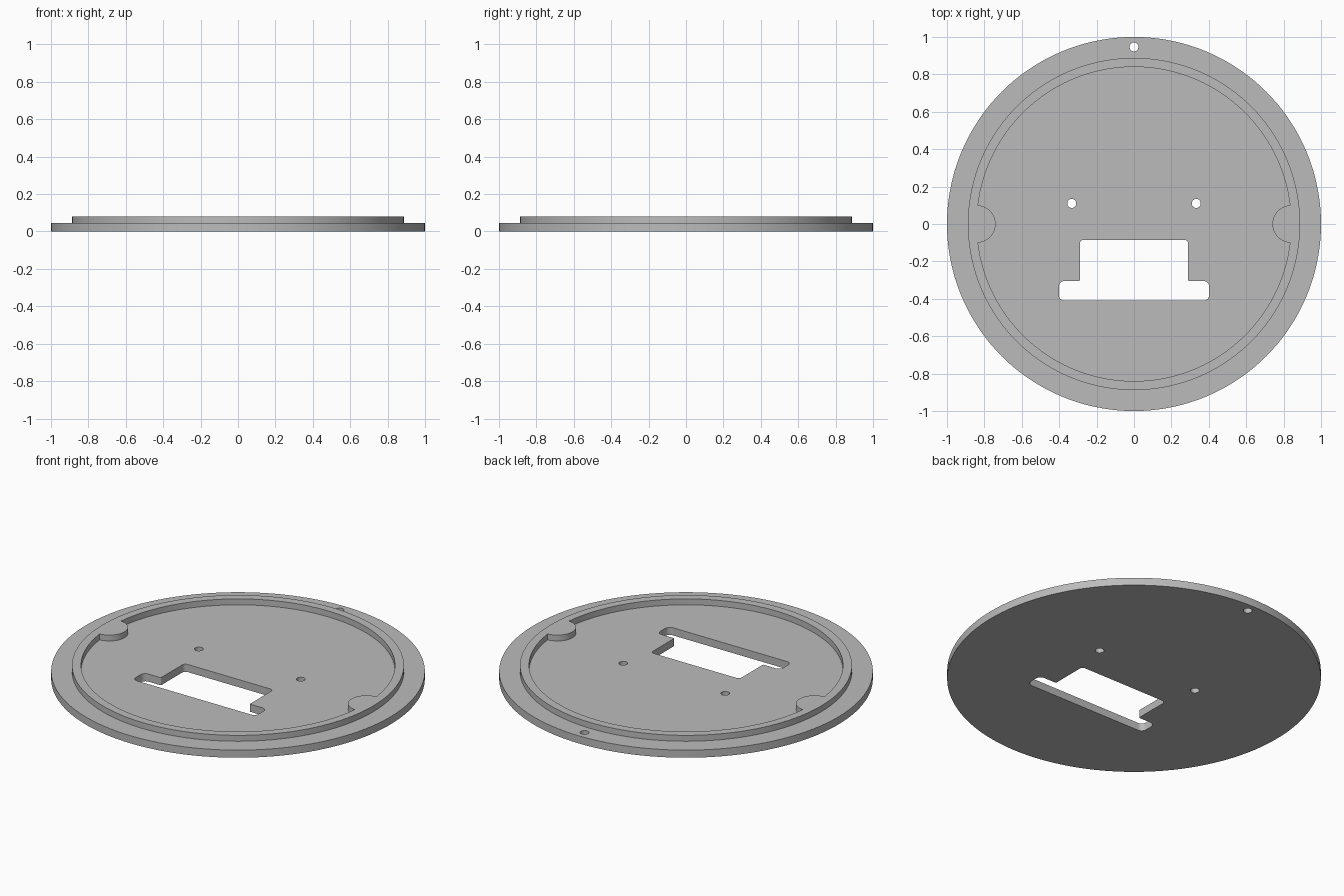
import bpy, bmesh, math
from mathutils import Vector

if "Cube" in bpy.data.objects:
    bpy.data.objects.remove(bpy.data.objects["Cube"])

grey = bpy.data.materials.new("plain grey")
grey.diffuse_color = (0.5, 0.5, 0.5, 1)
grey.use_nodes = True
grey.node_tree.nodes["Principled BSDF"].inputs["Base Color"].default_value = grey.diffuse_color


def arc(cx, cy, r, a0, a1, n):
    """Points along an arc, angles in degrees, both ends included."""
    return [(cx + r * math.cos(math.radians(a0 + (a1 - a0) * i / n)),
             cy + r * math.sin(math.radians(a0 + (a1 - a0) * i / n)))
            for i in range(n + 1)]


def circle(cx, cy, r, n):
    return arc(cx, cy, r, 0, 360, n)[:-1]


def rounded(corners, n=6):
    """Round each (x, y, radius) corner of a right-angled outline."""
    pts = []
    for i, (x, y, r) in enumerate(corners):
        p = Vector((x, y))
        a = (Vector(corners[i - 1][:2]) - p).normalized()
        b = (Vector(corners[(i + 1) % len(corners)][:2]) - p).normalized()
        for k in range(n + 1):
            t = math.pi / 2 * k / n
            q = p + r * (a * (1 - math.sin(t)) + b * (1 - math.cos(t)))
            pts.append((q.x, q.y))
    return pts


def slab(name, loops, z0, z1):
    """Extrude a filled outline with holes between two heights."""
    cu = bpy.data.curves.new(name, 'CURVE')
    cu.dimensions, cu.fill_mode = '2D', 'BOTH'
    cu.extrude = (z1 - z0) / 2
    for pts in loops:
        sp = cu.splines.new('POLY')
        sp.points.add(len(pts) - 1)
        for p, (x, y) in zip(sp.points, pts):
            p.co = (x, y, 0, 1)
        sp.use_cyclic_u = True
    ob = bpy.data.objects.new(name, cu)
    bpy.context.collection.objects.link(ob)
    ob.location.z = (z0 + z1) / 2
    bpy.ops.object.select_all(action='DESELECT')
    ob.select_set(True)
    bpy.context.view_layer.objects.active = ob
    bpy.ops.object.convert(target='MESH')
    ob = bpy.context.object
    # weld the caps to the walls
    bm = bmesh.new()
    bm.from_mesh(ob.data)
    bmesh.ops.remove_doubles(bm, verts=bm.verts, dist=1e-5)
    bmesh.ops.recalc_face_normals(bm, faces=bm.faces)
    bm.to_mesh(ob.data)
    bm.free()
    ob.data.materials.clear()
    ob.data.materials.append(grey)
    bpy.ops.object.shade_smooth_by_angle(angle=math.radians(30))
    return ob


# base plate with stepped window, two screw holes and a rim hole
right = [(0.29, -0.085, 0.02), (0.29, -0.305, 0.005),
         (0.402, -0.305, 0.03), (0.402, -0.41, 0.03)]
window = rounded(right + [(-x, y, r) for x, y, r in reversed(right)])
slab("base_plate",
     [circle(0, 0, 1, 144), window,
      circle(0.333, 0.11, 0.024, 24), circle(-0.333, 0.11, 0.024, 24),
      circle(0, 0.947, 0.024, 24)], 0, 0.045)

# raised ring, its inner edge bulging inwards as two round tabs
R, TAB = 0.84, 0.1
a = math.degrees(2 * math.asin(TAB / (2 * R)))   # where tab meets ring
t = 90 + a / 2                                   # tab arc end direction
half = arc(0, 0, R, a, 180 - a, 64) + arc(-R, 0, TAB, 180 - t, t - 180, 24)[1:-1]
inner = half + [(-x, -y) for x, y in half]
slab("raised_ring", [circle(0, 0, 0.888, 144), inner], 0.045, 0.08)
